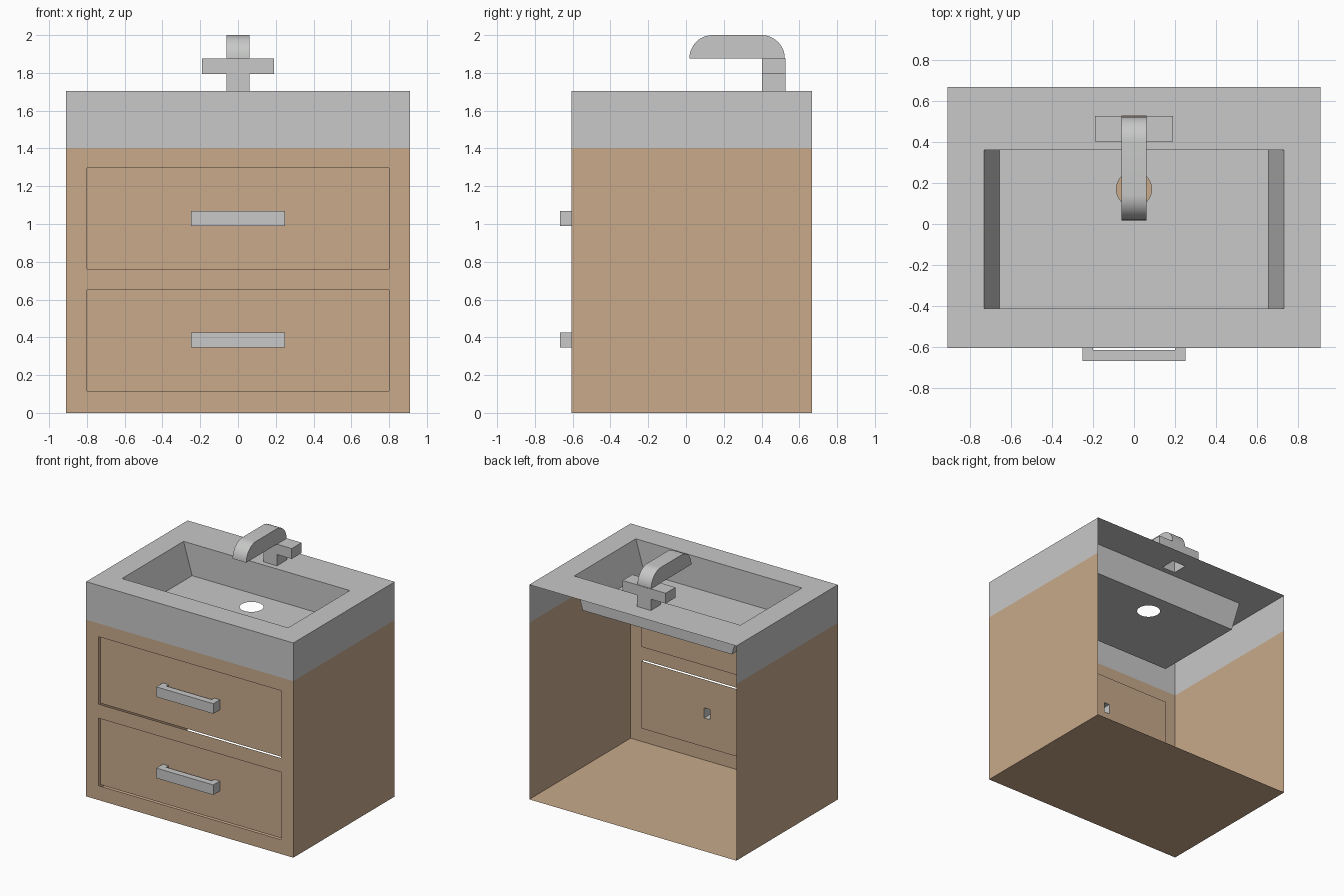
import bpy, bmesh
from math import cos, sin, pi, radians
from mathutils import Vector

if "Cube" in bpy.data.objects:
    bpy.data.objects.remove(bpy.data.objects["Cube"], do_unlink=True)


def material(name, color):
    m = bpy.data.materials.new(name)
    m.use_nodes = True
    m.diffuse_color = color
    m.node_tree.nodes["Principled BSDF"].inputs["Base Color"].default_value = color
    return m


WOOD = material("light wood", (0.58, 0.40, 0.26, 1))
GREY = material("pale grey", (0.57, 0.58, 0.57, 1))


def finish(name, bm, mat, recalc=False, smooth=False):
    bmesh.ops.remove_doubles(bm, verts=bm.verts, dist=1e-4)
    if recalc:
        bmesh.ops.recalc_face_normals(bm, faces=bm.faces)
    mesh = bpy.data.meshes.new(name)
    bm.to_mesh(mesh)
    bm.free()
    mesh.materials.append(mat)
    ob = bpy.data.objects.new(name, mesh)
    bpy.context.collection.objects.link(ob)
    if smooth:
        bpy.ops.object.select_all(action="DESELECT")
        ob.select_set(True)
        bpy.context.view_layer.objects.active = ob
        bpy.ops.object.shade_smooth_by_angle(angle=radians(35))
    return ob


def face(bm, pts):
    return bm.faces.new([bm.verts.new(p) for p in pts])


def plate(bm, plane, at, us, vs, holes=()):
    """Sheet of cells in plane 'xz', 'yz' or 'xy'; holes are skipped (column, row) cells."""
    for i in range(len(us) - 1):
        for j in range(len(vs) - 1):
            if (i, j) in holes:
                continue
            corners = []
            for u, v in ((us[i], vs[j]), (us[i + 1], vs[j]),
                         (us[i + 1], vs[j + 1]), (us[i], vs[j + 1])):
                corners.append({"xz": (u, at, v), "yz": (at, u, v), "xy": (u, v, at)}[plane])
            face(bm, corners)


def prism(name, outline, plane, lo, hi, open_edges=(), smooth=False):
    """Extruded outline with chosen side faces left open."""
    bm = bmesh.new()

    def place(p, t):
        u, v = p
        return {"xz": (u, t, v), "yz": (t, u, v), "xy": (u, v, t)}[plane]

    n = len(outline)
    for i in range(n):
        if i not in open_edges:
            a, b = outline[i], outline[(i + 1) % n]
            face(bm, [place(a, lo), place(b, lo), place(b, hi), place(a, hi)])
    for t in (lo, hi):
        face(bm, [place(p, t) for p in outline])
    return finish(name, bm, GREY, recalc=True, smooth=smooth)


W, FRONT, BACK = 0.91, -0.605, 0.667
RIM, TOP = 1.402, 1.705
DRAWERS = {"lower": (0.115, 0.65, 0.345, 0.425), "upper": (0.762, 1.297, 0.99, 1.07)}

# Cabinet: open-backed shell with two drawer openings
bm = bmesh.new()
plate(bm, "xz", FRONT, [-W, -0.8, 0.8, W],
      [0, *DRAWERS["lower"][:2], *DRAWERS["upper"][:2], RIM], {(1, 1), (1, 3)})
plate(bm, "yz", W, [FRONT, BACK], [0, RIM])
plate(bm, "yz", -W, [BACK, FRONT], [0, RIM])
plate(bm, "xy", 0, [W, -W], [FRONT, BACK])
finish("cabinet", bm, WOOD)

# Drawer fronts set slightly behind the frame, with hollow handles
PANEL, GRIP = FRONT + 0.02, -0.667
for side, (low, high, h0, h1) in DRAWERS.items():
    bm = bmesh.new()
    plate(bm, "xz", PANEL, [-0.8, -0.25, -0.2, 0.2, 0.25, 0.8],
          [low, h0, h1, high], {(1, 1), (3, 1)})
    finish(side + "_drawer_front", bm, WOOD)
    inner = -0.615
    prism(side + "_drawer_handle",
          [(-0.25, PANEL), (-0.25, GRIP), (0.25, GRIP), (0.25, PANEL),
           (0.2, PANEL), (0.2, inner), (-0.2, inner), (-0.2, PANEL)],
          "xy", h0, h1, open_edges=(3, 7))

# Countertop: skirt, top with basin and faucet openings
bm = bmesh.new()
plate(bm, "xz", FRONT, [-W, W], [RIM, TOP])
plate(bm, "yz", W, [FRONT, BACK], [RIM, TOP])
plate(bm, "yz", -W, [BACK, FRONT], [RIM, TOP])
plate(bm, "xy", TOP, [-W, -0.73, -0.06, 0.06, 0.73, W],
      [FRONT, -0.413, 0.36, 0.403, 0.526, BACK],
      {(1, 1), (2, 1), (3, 1), (2, 3)})
finish("countertop", bm, GREY)

# Basin: sloped ends, straight front and back, round drain hole
bm = bmesh.new()
FLOOR = 1.452


def ring(x, z):
    return [(-x, -0.413, z), (x, -0.413, z), (x, 0.36, z), (-x, 0.36, z)]


upper, lower = ring(0.73, TOP), ring(0.655, FLOOR)
for i in range(4):
    k = (i + 1) % 4
    face(bm, [upper[i], upper[k], lower[k], lower[i]])
drain = [(0.086 * cos(2 * pi * i / 32), 0.17 + 0.086 * sin(2 * pi * i / 32), FLOOR)
         for i in range(32)]
edges = []
for loop in (lower, drain):
    vs = [bm.verts.new(p) for p in loop]
    edges += [bm.edges.new((vs[i], vs[i - 1])) for i in range(len(vs))]
bmesh.ops.triangle_fill(bm, use_beauty=True, edges=edges, normal=Vector((0, 0, 1)))
finish("basin", bm, GREY)

# Faucet: hollow column with cross arms
c, a, z0, z1 = 0.06, 0.19, 1.795, 1.877
prism("faucet_body",
      [(-c, TOP), (c, TOP), (c, z0), (a, z0), (a, z1), (c, z1),
       (-c, z1), (-a, z1), (-a, z0), (-c, z0)],
      "xz", 0.403, 0.526, open_edges=(0, 5))

# Spout: flat underside and rounded ends
r = 2.0 - z1
arc = [(r * cos(pi / 2 * i / 12), r * sin(pi / 2 * i / 12)) for i in range(13)]
tip, heel = 0.018 + r, 0.523 - r
profile = [(0.403, z1)] + [(heel + y, z1 + z) for y, z in arc]
profile += [(tip - y, z1 + z) for y, z in reversed(arc)]
prism("faucet_spout", profile, "yz", -c, c, open_edges=(0,), smooth=True)
